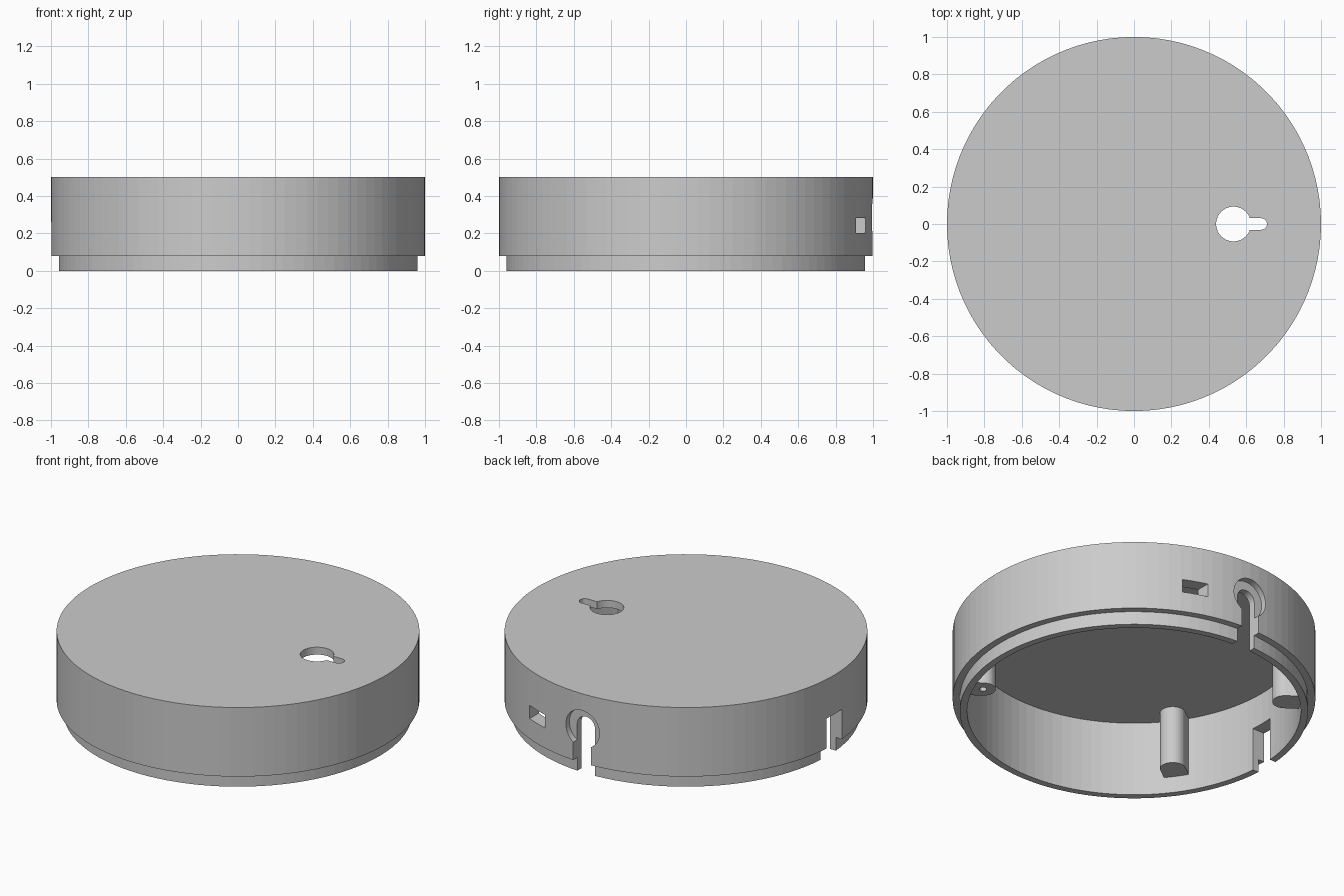
import bpy, bmesh, math
from mathutils import Matrix, Vector

cube = bpy.data.objects.get("Cube")
if cube:
    bpy.data.objects.remove(cube, do_unlink=True)

grey = bpy.data.materials.new("light grey plastic")
grey.use_nodes = True
colour = (0.6, 0.6, 0.6, 1)
grey.diffuse_color = colour
grey.node_tree.nodes["Principled BSDF"].inputs["Base Color"].default_value = colour


def make_object(name, bm):
    bmesh.ops.recalc_face_normals(bm, faces=bm.faces)
    mesh = bpy.data.meshes.new(name)
    bm.to_mesh(mesh)
    bm.free()
    mesh.materials.append(grey)
    obj = bpy.data.objects.new(name, mesh)
    bpy.context.collection.objects.link(obj)
    return obj


def prism(name, outline, low, high, matrix=Matrix()):
    """Extrude a flat outline from low to high along local z."""
    bm = bmesh.new()
    face = bm.faces.new([bm.verts.new((x, y, low)) for x, y in outline])
    new = bmesh.ops.extrude_face_region(bm, geom=[face])["geom"]
    moved = [v for v in new if isinstance(v, bmesh.types.BMVert)]
    bmesh.ops.translate(bm, verts=moved, vec=(0, 0, high - low))
    bm.transform(matrix)
    return make_object(name, bm)


def lathe(name, profile, steps):
    bm = bmesh.new()
    verts = [bm.verts.new((r, 0, z)) for r, z in profile]
    edges = [bm.edges.new(pair) for pair in zip(verts, verts[1:])]
    bmesh.ops.spin(bm, geom=verts + edges, axis=(0, 0, 1), cent=(0, 0, 0),
                   angle=math.tau, steps=steps)
    bmesh.ops.remove_doubles(bm, verts=bm.verts, dist=1e-5)
    bmesh.ops.dissolve_limit(bm, angle_limit=0.005, verts=bm.verts, edges=bm.edges)
    return make_object(name, bm)


def arc(cx, cy, r, start, end, steps):
    return [(cx + r * math.cos(math.radians(start + (end - start) * i / steps)),
             cy + r * math.sin(math.radians(start + (end - start) * i / steps)))
            for i in range(steps + 1)]


def circle(cx, cy, r, steps=48):
    return arc(cx, cy, r, 0, 360, steps)[:-1]


def rect(x0, x1, y0, y1):
    return [(x0, y0), (x1, y0), (x1, y1), (x0, y1)]


def cut(target, cutters):
    for cutter in cutters:
        cutter.hide_render = True
        mod = target.modifiers.new("cut", "BOOLEAN")
        mod.operation = "DIFFERENCE"
        mod.solver = "EXACT"
        mod.object = cutter
    bpy.context.view_layer.update()
    graph = bpy.context.evaluated_depsgraph_get()
    result = bpy.data.meshes.new_from_object(target.evaluated_get(graph))
    target.modifiers.clear()
    target.data = result
    for cutter in cutters:
        bpy.data.objects.remove(cutter, do_unlink=True)


# Round cap: closed top, thick wall and thinner lip at the open bottom
TOP, CEILING, STEP = 0.5, 0.455, 0.08
INNER, LIP = 0.92, 0.96
cap = lathe("round_cap", [(0, TOP), (1, TOP), (1, STEP), (LIP, STEP), (LIP, 0),
                          (INNER, 0), (INNER, CEILING), (0, CEILING)], 100)

# Openings: keyhole in the top, cable slot and port in the back, side notch
back = Matrix.Rotation(math.pi / 2, 4, "X")
cable = arc(0, 0.285, 0.06, 0, 180, 24) + [(-0.06, -0.1), (0.06, -0.1)]
key_neck = arc(0.68, 0, 0.031, -90, 90, 16) + [(0.55, 0.031), (0.55, -0.031)]
cut(cap, [
    prism("keyhole_round", circle(0.532, 0, 0.093), 0.4, 0.6),
    prism("keyhole_neck", key_neck, 0.4, 0.6),
    prism("cable_slot", cable, -1.1, -0.8, back),
    prism("cable_recess", circle(0, 0.285, 0.113), -1.1, -0.96, back),
    prism("port_hole", rect(0.275, 0.415, 0.203, 0.283), -1.1, -0.7, back),
    prism("side_notch", rect(-1.1, -0.8, -0.073, 0.073), -0.1, 0.262),
])

# Four screw posts, rounded inwards and joined to the wall
post_outline = arc(0.835, 0, 0.07, 90, 270, 24) + [(0.94, -0.07), (0.94, 0.07)]
for side, sx in (("left", 1), ("right", -1)):
    for end, sy in (("front", -1), ("back", 1)):
        angle = math.atan2(sy * 0.48, sx * 0.68)
        turn = Matrix.Rotation(angle, 4, "Z")
        post = prism(f"screw_post_{end}_{side}", post_outline, 0.1, 0.47, turn)
        cut(post, [prism("screw_hole", circle(0.835, 0, 0.02, 24), 0, 0.35, turn)])
